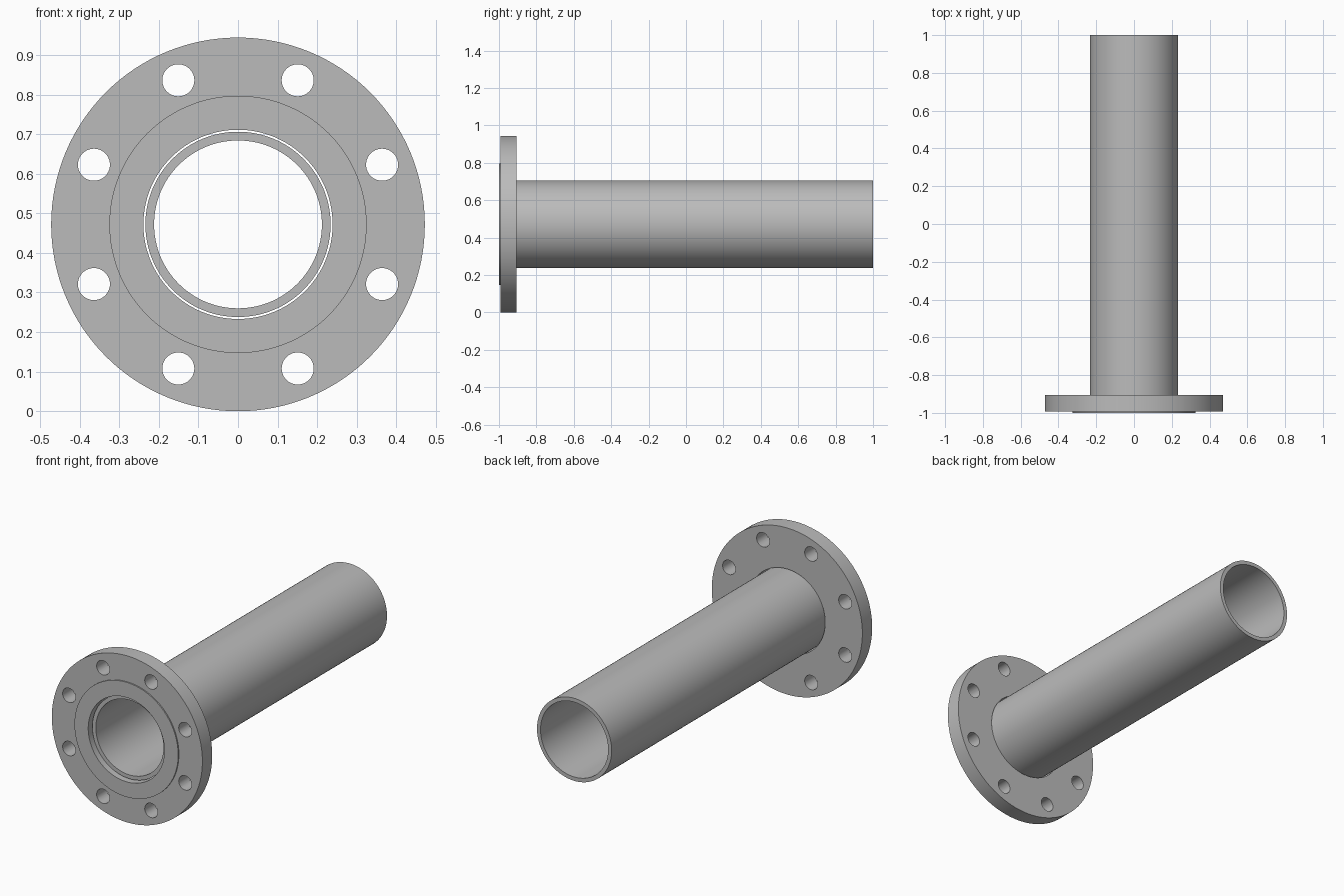
import bpy, bmesh, math
from mathutils import Matrix, Vector

if "Cube" in bpy.data.objects:
    bpy.data.objects.remove(bpy.data.objects["Cube"])

CZ = 0.472          # height of the pipe axis
SEGS = 128

steel = bpy.data.materials.new("plain grey steel")
steel.diffuse_color = (0.5, 0.5, 0.5, 1)
steel.use_nodes = True
steel.node_tree.nodes["Principled BSDF"].inputs["Base Color"].default_value = steel.diffuse_color


def lathe(name, profile):
    """Spin a closed (radius, y) profile around the pipe axis."""
    bm = bmesh.new()
    rings = []
    for i in range(SEGS):
        a = 2 * math.pi * i / SEGS
        rings.append([bm.verts.new((r * math.cos(a), y, CZ + r * math.sin(a)))
                      for r, y in profile])
    n = len(profile)
    for i in range(SEGS):
        p, q = rings[i], rings[(i + 1) % SEGS]
        for j in range(n):
            k = (j + 1) % n
            bm.faces.new((p[j], p[k], q[k], q[j]))
    bmesh.ops.recalc_face_normals(bm, faces=bm.faces)
    mesh = bpy.data.meshes.new(name)
    bm.to_mesh(mesh)
    bm.free()
    mesh.materials.append(steel)
    obj = bpy.data.objects.new(name, mesh)
    bpy.context.collection.objects.link(obj)
    return obj


def activate(obj):
    bpy.ops.object.select_all(action='DESELECT')
    obj.select_set(True)
    bpy.context.view_layer.objects.active = obj


# Flange ring with a thin raised sealing face
flange = lathe("flange", [(0.239, -1.0), (0.325, -1.0), (0.325, -0.993),
                          (0.472, -0.993), (0.472, -0.905), (0.239, -0.905)])

# Pipe, its front end set back inside the flange bore
pipe = lathe("pipe", [(0.212, -0.97), (0.234, -0.97), (0.234, 1.0), (0.212, 1.0)])

# Eight bolt holes straddling the centre lines
bm = bmesh.new()
for i in range(8):
    a = math.radians(22.5 + 45 * i)
    pos = Vector((0.394 * math.cos(a), -0.95, CZ + 0.394 * math.sin(a)))
    bmesh.ops.create_cone(bm, cap_ends=True, segments=40, radius1=0.0405,
                          radius2=0.0405, depth=0.3,
                          matrix=Matrix.Translation(pos) @ Matrix.Rotation(math.pi / 2, 4, 'X'))
mesh = bpy.data.meshes.new("bolt_hole_cutter")
bm.to_mesh(mesh)
bm.free()
mesh.materials.append(steel)
cutter = bpy.data.objects.new("bolt_hole_cutter", mesh)
bpy.context.collection.objects.link(cutter)
cutter.hide_render = True

activate(flange)
mod = flange.modifiers.new("bolt holes", 'BOOLEAN')
mod.operation = 'DIFFERENCE'
mod.solver = 'EXACT'
mod.object = cutter
bpy.ops.object.modifier_apply(modifier=mod.name)
bpy.data.objects.remove(cutter)

# Smooth round walls, sharp rims
for obj in (flange, pipe):
    activate(obj)
    bpy.ops.object.shade_smooth_by_angle(angle=math.radians(30))
